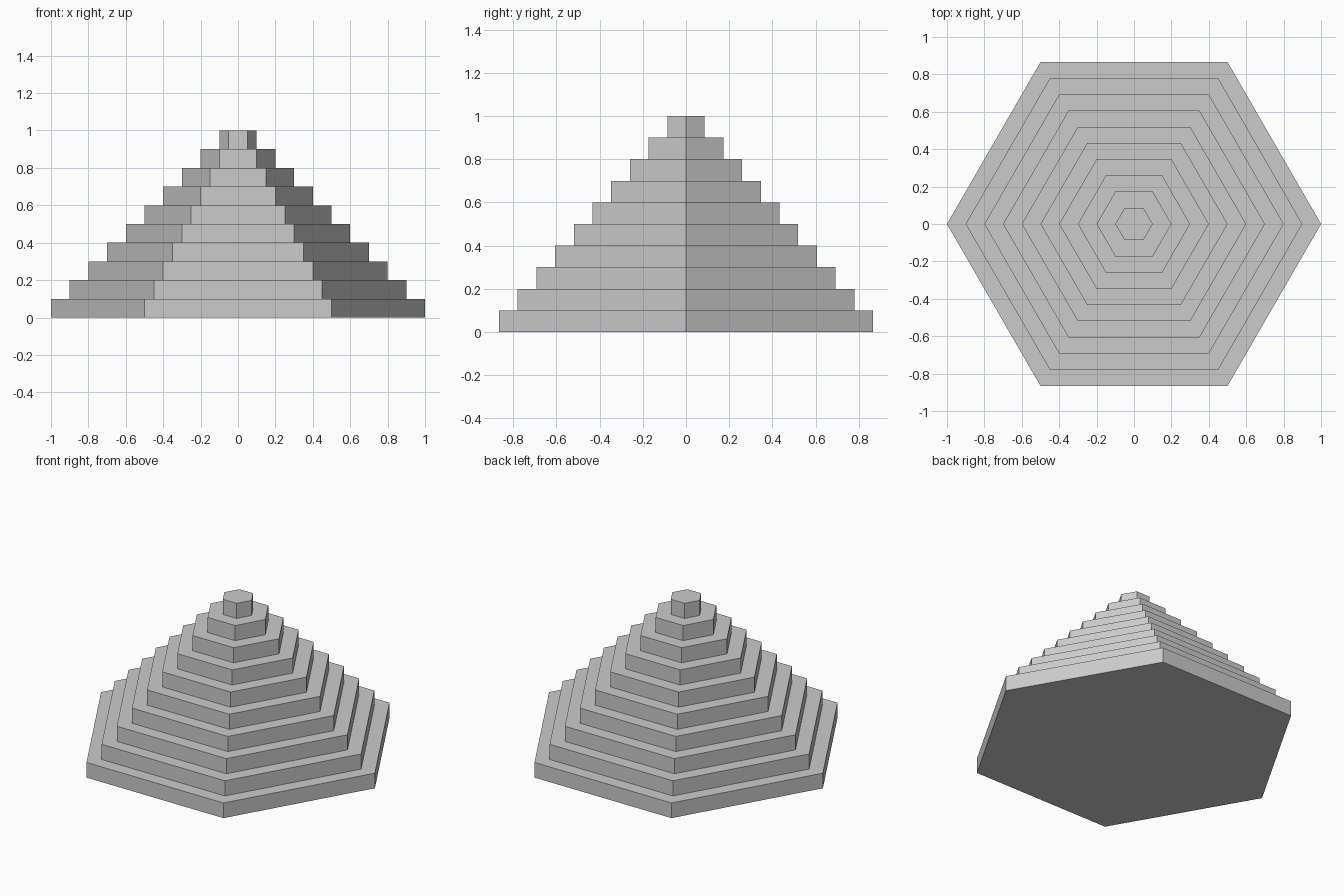
import bpy, bmesh
from math import cos, sin, tau

if "Cube" in bpy.data.objects:
    bpy.data.objects.remove(bpy.data.objects["Cube"])

SIDES, TIERS, STEP = 6, 10, 0.1


def ring(bm, radius, z):
    return [bm.verts.new((radius * cos(tau * i / SIDES), radius * sin(tau * i / SIDES), z))
            for i in range(SIDES)]


bm = bmesh.new()

# Stepped profile: each tier adds a lower and an upper hexagon
rings = []
for t in range(TIERS):
    radius = (TIERS - t) * STEP
    rings += [ring(bm, radius, t * STEP), ring(bm, radius, (t + 1) * STEP)]

# Risers and treads join neighbouring hexagons
for low, high in zip(rings, rings[1:]):
    for i in range(SIDES):
        j = (i + 1) % SIDES
        bm.faces.new((low[i], low[j], high[j], high[i]))

# Flat base and summit
bm.faces.new(rings[0][::-1])
bm.faces.new(rings[-1])

mesh = bpy.data.meshes.new("stepped_pyramid")
bm.to_mesh(mesh)
bm.free()
bpy.context.collection.objects.link(bpy.data.objects.new("stepped_pyramid", mesh))
